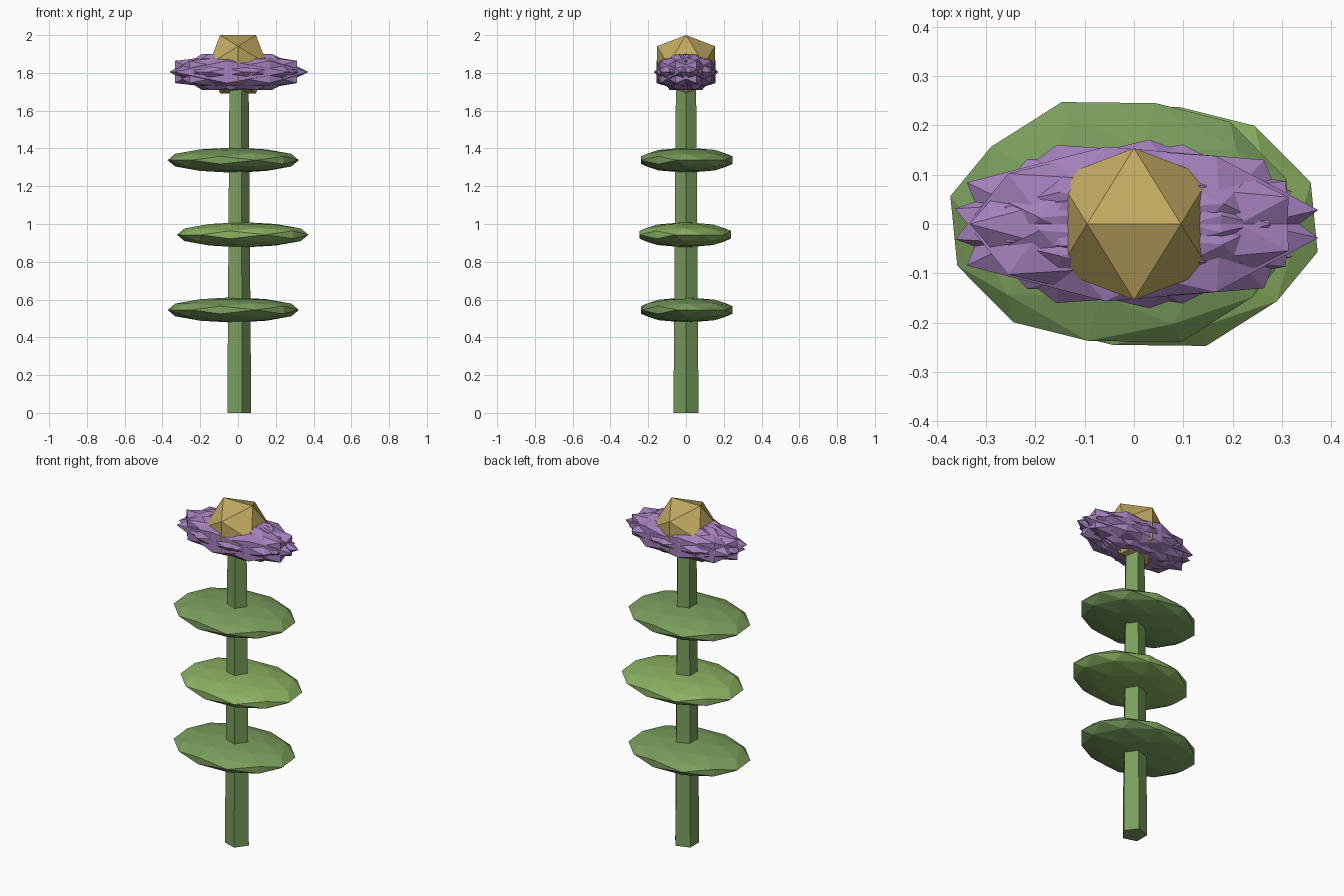
import bpy, bmesh, math
from mathutils import Matrix, Vector

if "Cube" in bpy.data.objects:
    bpy.data.objects.remove(bpy.data.objects["Cube"])


def material(name, rgb):
    m = bpy.data.materials.new(name)
    m.diffuse_color = (*rgb, 1)
    m.use_nodes = True
    m.node_tree.nodes["Principled BSDF"].inputs["Base Color"].default_value = m.diffuse_color
    return m


def finish(bm, name, mat):
    bmesh.ops.recalc_face_normals(bm, faces=bm.faces)
    me = bpy.data.meshes.new(name)
    bm.to_mesh(me)
    bm.free()
    me.materials.append(mat)
    ob = bpy.data.objects.new(name, me)
    bpy.context.collection.objects.link(ob)
    return ob


def gem(name, mat, centre, radii, turn=0.0, detail=0):
    """Faceted ball with an edge on top, turned about z and then stretched."""
    p = (1 + math.sqrt(5)) / 2
    bm = bmesh.new()
    for s in (-1, 1):
        for t in (-p, p):
            for co in ((s, 0, t), (t, s, 0), (0, t, s)):
                bm.verts.new(Vector(co).normalized())
    bmesh.ops.convex_hull(bm, input=bm.verts[:])
    if detail:
        bmesh.ops.subdivide_edges(bm, edges=bm.edges[:], cuts=1, use_grid_fill=True)
        for v in bm.verts:
            v.co.normalize()
    bm.transform(Matrix.Translation(centre) @ Matrix.Diagonal((*radii, 1))
                 @ Matrix.Rotation(turn, 4, 'Z'))
    return finish(bm, name, mat)


stem_green = material("stem_green", (0.195, 0.345, 0.11))
leaf_green = material("leaf_green", (0.195, 0.345, 0.11))
leaf_light = material("leaf_light", (0.26, 0.44, 0.12))
purple = material("petal_purple", (0.37, 0.215, 0.50))
gold = material("centre_gold", (0.54, 0.40, 0.12))

# Stem: tapered, five sides, one corner towards +x
bm = bmesh.new()
rings = []
for z, r in ((0, 0.070), (1.76, 0.056)):
    rings.append([bm.verts.new((r * math.cos(k * math.tau / 5),
                                r * math.sin(k * math.tau / 5), z)) for k in range(5)])
for k in range(5):
    n = (k + 1) % 5
    bm.faces.new((rings[0][k], rings[0][n], rings[1][n], rings[1][k]))
bm.faces.new(rings[0][::-1])
bm.faces.new(rings[1])
finish(bm, "stem", stem_green)

# Leaves: flat discs shifted to alternate sides
for i, z in enumerate((0.545, 0.943, 1.338)):
    side = 1 if i % 2 else -1
    gem(f"leaf_{i + 1}", leaf_light if i % 2 else leaf_green,
        (0.025 * side, -0.004 * side, z), (0.355, 0.259, 0.067),
        math.radians(20 + 180 * (i % 2)), 1)

# Petals: nine overlapping stretched gems around the centre
for i in range(9):
    a = math.pi + i * math.tau / 9
    gem(f"petal_{i + 1}", purple,
        (0.0275 * math.cos(a), 0.0275 * math.sin(a), 1.805),
        (0.36, 0.155, 0.112), a + math.pi / 2)

# Flower centre
gem("flower_centre", gold, (0, 0, 1.846), (0.181, 0.181, 0.181))
